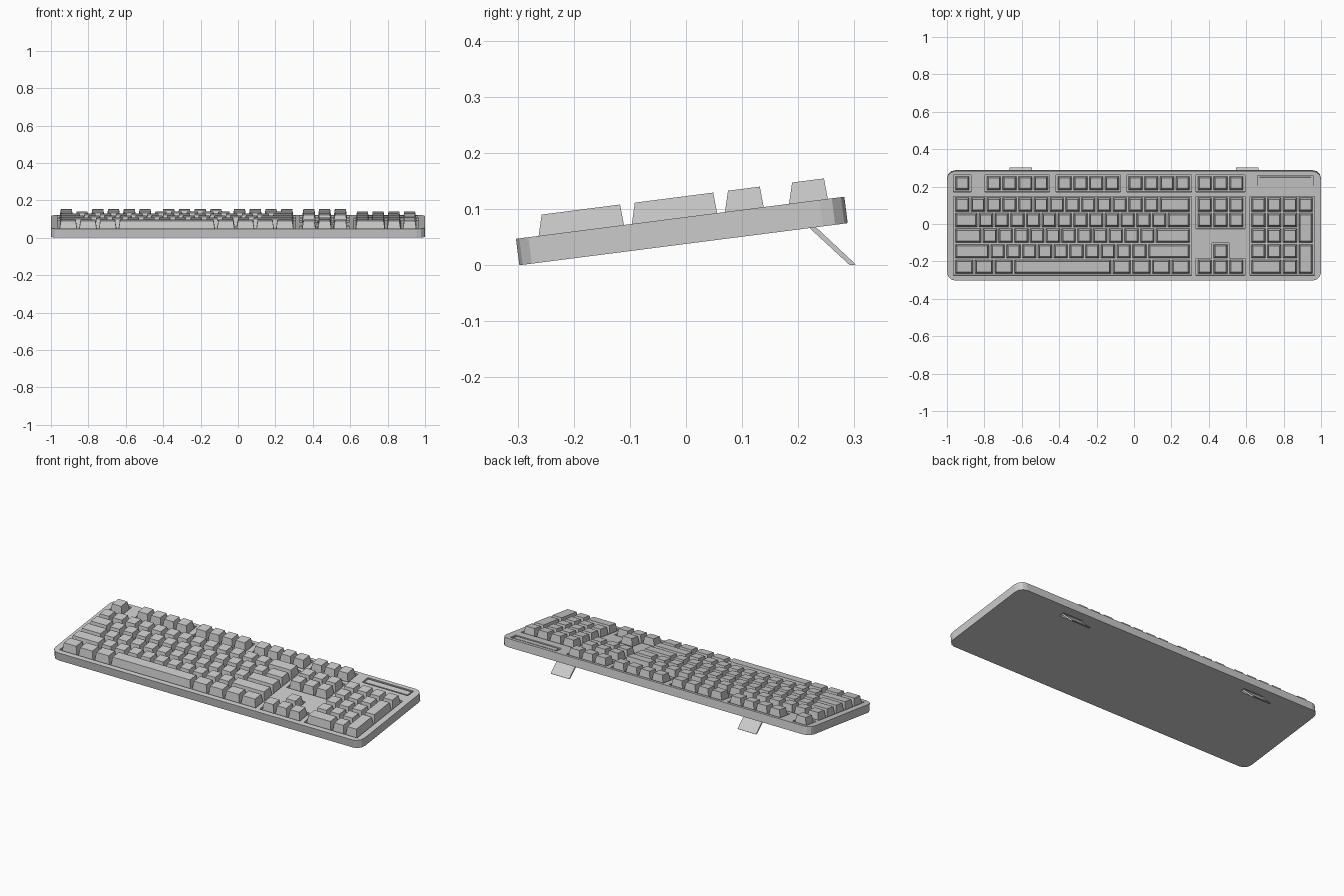
import bpy
import bmesh
import math
from mathutils import Matrix

old = bpy.data.objects.get("Cube")
if old:
    bpy.data.objects.remove(old, do_unlink=True)

U = 0.0842            # one key unit
LEFT = -0.96          # left edge of the key field
DEPTH, THICK = 0.59, 0.0475
FLOOR = THICK - 0.012
KEY_TOP = THICK + 0.037
GAP = 0.005
ROWS = [0.074 + i * 0.0837 for i in range(5)] + [0.524]   # front to back
TILT = Matrix.Translation((0, -0.297, 0)) @ Matrix.Rotation(math.radians(7.3), 4, "X")

grey = bpy.data.materials.new("light grey plastic")
grey.use_nodes = True
grey.diffuse_color = (0.6, 0.6, 0.6, 1)
grey.node_tree.nodes["Principled BSDF"].inputs["Base Color"].default_value = (0.6, 0.6, 0.6, 1)


def block(bm, x0, x1, y0, y1, z0, z1, side=0, front=0, back=0):
    """Box whose top face can be drawn in to make a tapered cap."""
    low = [(x0, y0), (x1, y0), (x1, y1), (x0, y1)]
    high = [(x0 + side, y0 + front), (x1 - side, y0 + front),
            (x1 - side, y1 - back), (x0 + side, y1 - back)]
    a = [bm.verts.new((x, y, z0)) for x, y in low]
    b = [bm.verts.new((x, y, z1)) for x, y in high]
    bm.faces.new(a[::-1])
    bm.faces.new(b)
    for i in range(4):
        j = (i + 1) % 4
        bm.faces.new((a[i], a[j], b[j], b[i]))


def finish(bm, name, matrix=TILT):
    mesh = bpy.data.meshes.new(name)
    bmesh.ops.recalc_face_normals(bm, faces=bm.faces)
    bm.to_mesh(mesh)
    bm.free()
    mesh.materials.append(grey)
    obj = bpy.data.objects.new(name, mesh)
    bpy.context.collection.objects.link(obj)
    obj.matrix_world = matrix
    return obj


def cell(u0, u1, row0, row1, grow):
    """Rectangle of a run of key cells, grown or shrunk by a margin."""
    half = U / 2 + grow
    return (LEFT + u0 * U - grow, LEFT + u1 * U + grow,
            ROWS[row0] - half, ROWS[row1] + half)


def key(bm, start, width, row, tall=1):
    block(bm, *cell(start, start + width, row, row + tall - 1, -GAP),
          FLOOR - 0.002, KEY_TOP, side=0.008, front=0.014, back=0.003)


def key_row(bm, start, widths, row):
    for w in widths:
        key(bm, start, w, row)
        start += w


# Case with rounded corners
bm = bmesh.new()
block(bm, -1, 1, 0, DEPTH, 0, THICK)
corners = [e for e in bm.edges if abs(e.verts[0].co.z - e.verts[1].co.z) > 0.01]
bmesh.ops.bevel(bm, geom=corners, offset=0.045, segments=3, profile=0.5, affect="EDGES")
case = finish(bm, "case")

# Recesses for the key groups, indicator strip and foot hinges
NAV, PAD = 15.4, 18.8
pockets = [(0, 1, 5, 5), (2, 6, 5, 5), (6.5, 10.5, 5, 5), (11, 15, 5, 5),
           (NAV, NAV + 3, 5, 5), (0, 15, 0, 4), (NAV, NAV + 3, 3, 4),
           (NAV, NAV + 3, 0, 0), (NAV + 1, NAV + 2, 0, 1), (PAD, PAD + 4, 0, 4)]
bm = bmesh.new()
for p in pockets:
    block(bm, *cell(*p, 0.004), FLOOR, THICK + 0.05)
block(bm, 0.66, 0.957, 0.512, 0.566, THICK - 0.008, THICK + 0.05)
for s in (-1, 1):
    block(bm, s * 0.605 - 0.068, s * 0.605 + 0.068, 0.51, 0.54, -0.05, 0.01)
cutter = finish(bm, "recess_cutter")
cutter.hide_render = True
mod = case.modifiers.new("recesses", "BOOLEAN")
mod.operation = "DIFFERENCE"
mod.solver = "EXACT"
mod.use_self = True
mod.object = cutter
bpy.context.view_layer.update()
cut_mesh = bpy.data.meshes.new_from_object(
    case.evaluated_get(bpy.context.evaluated_depsgraph_get()))
case.modifiers.clear()
case.data = cut_mesh
bpy.data.objects.remove(cutter, do_unlink=True)

# Indicator strip
bm = bmesh.new()
block(bm, 0.67, 0.947, 0.521, 0.557, THICK - 0.009, THICK - 0.002)
finish(bm, "indicator_strip")

# Function keys
bm = bmesh.new()
key(bm, 0, 1, 5)
for start in (2, 6.5, 11):
    key_row(bm, start, [1] * 4, 5)
finish(bm, "function_keys")

# Main typing keys, front row to back row
main_rows = [[1.25] * 3 + [6.25] + [1.25] * 4,
             [2.25] + [1] * 10 + [2.75],
             [1.75] + [1] * 11 + [2.25],
             [1.5] + [1] * 12 + [1.5],
             [1] * 13 + [2]]
bm = bmesh.new()
for row, widths in enumerate(main_rows):
    key_row(bm, 0, widths, row)
finish(bm, "typing_keys")

# Navigation and arrow keys
bm = bmesh.new()
for row in (3, 4, 5):
    key_row(bm, NAV, [1] * 3, row)
finish(bm, "navigation_keys")
bm = bmesh.new()
key_row(bm, NAV, [1] * 3, 0)
key(bm, NAV + 1, 1, 1)
finish(bm, "arrow_keys")

# Number pad with two tall keys
bm = bmesh.new()
key_row(bm, PAD, [2, 1], 0)
for row in (1, 2, 3):
    key_row(bm, PAD, [1] * 3, row)
key_row(bm, PAD, [1] * 4, 4)
for row in (0, 2):
    key(bm, PAD + 3, 1, row, tall=2)
finish(bm, "number_pad_keys")

# Folding feet
profile = [(0.213, 0.073), (0.225, 0.074), (0.302, 0.002), (0.300, 0), (0.292, 0)]
for name, s in (("right_foot", -1), ("left_foot", 1)):
    bm = bmesh.new()
    face = bm.faces.new([bm.verts.new((s * 0.605 - 0.06, y, z)) for y, z in profile])
    ext = bmesh.ops.extrude_face_region(bm, geom=[face])
    moved = [v for v in ext["geom"] if isinstance(v, bmesh.types.BMVert)]
    bmesh.ops.translate(bm, verts=moved, vec=(0.12, 0, 0))
    finish(bm, name, Matrix.Identity(4))
